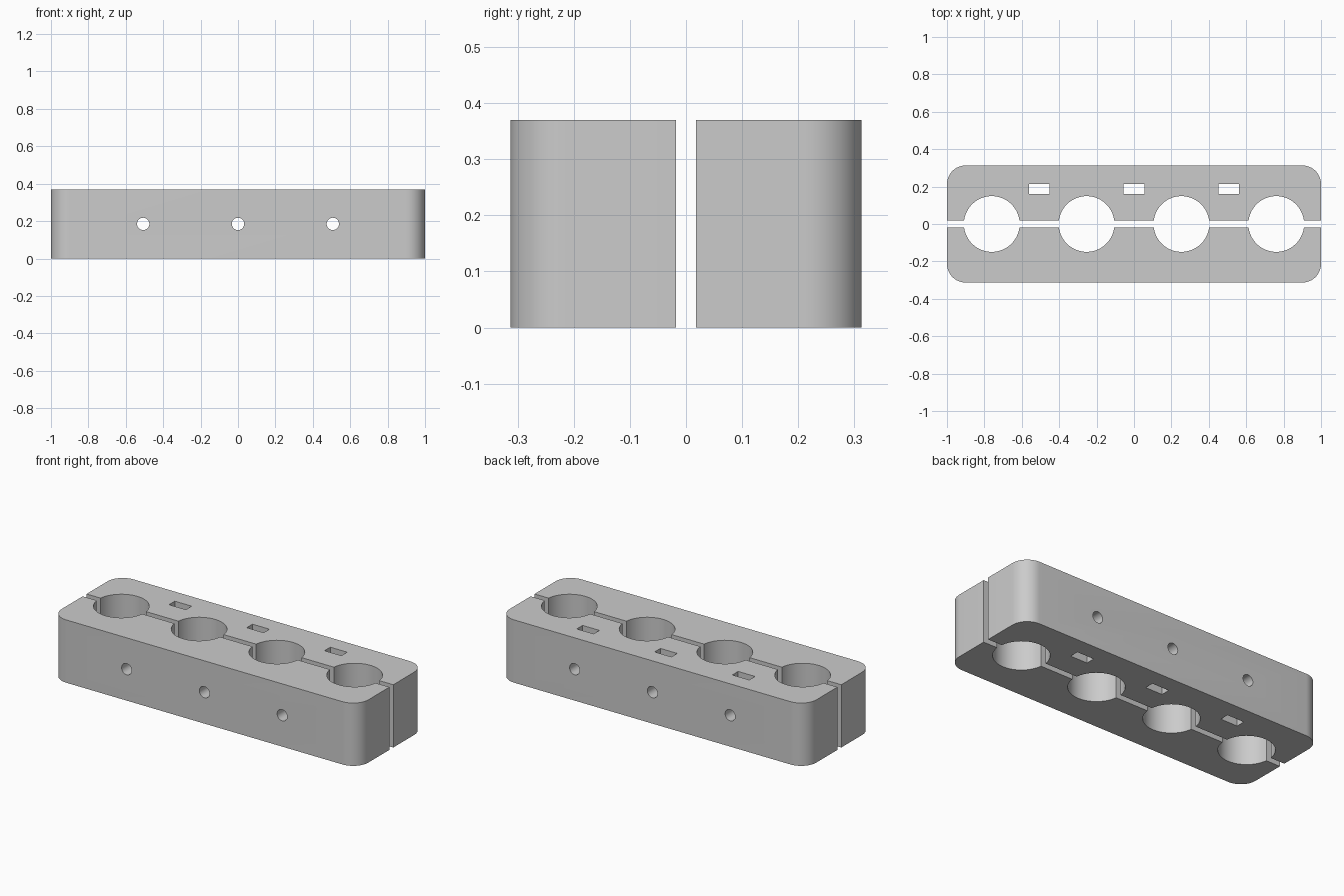
import bpy, bmesh, math

if "Cube" in bpy.data.objects:
    bpy.data.objects.remove(bpy.data.objects["Cube"])

HEIGHT, HALF_Y, GAP = 0.37, 0.313, 0.018   # block height, outer face, inner face
CORNER, BORE, PITCH = 0.1, 0.149, 0.507

grey = bpy.data.materials.new("mid grey")
grey.diffuse_color = (0.6, 0.6, 0.6, 1)
grey.use_nodes = True
grey.node_tree.nodes["Principled BSDF"].inputs["Base Color"].default_value = grey.diffuse_color


def arc(cx, cy, r, a0, a1, n):
    return [(cx + r * math.cos(a0 + (a1 - a0) * i / n),
             cy + r * math.sin(a0 + (a1 - a0) * i / n)) for i in range(n + 1)]


def half_profile(side):
    """Outline of one clamp half; side is +1 for the back, -1 for the front."""
    pts = [(-1, GAP)]
    start = math.asin(GAP / BORE)
    for i in range(4):                       # half-round bores along the split
        pts += arc((i - 1.5) * PITCH, 0, BORE, math.pi - start, start, 32)
    pts += [(1, GAP)]
    pts += arc(1 - CORNER, HALF_Y - CORNER, CORNER, 0, math.pi / 2, 12)
    pts += arc(CORNER - 1, HALF_Y - CORNER, CORNER, math.pi / 2, math.pi, 12)
    return [(x, y * side) for x, y in pts]


def make_half(name, side):
    bm = bmesh.new()
    face = bm.faces.new([bm.verts.new((x, y, 0)) for x, y in half_profile(side)])
    top = bmesh.ops.extrude_face_region(bm, geom=[face])["geom"]
    bmesh.ops.translate(bm, vec=(0, 0, HEIGHT),
                        verts=[g for g in top if isinstance(g, bmesh.types.BMVert)])
    bmesh.ops.recalc_face_normals(bm, faces=bm.faces)
    mesh = bpy.data.meshes.new(name)
    bm.to_mesh(mesh)
    bm.free()
    mesh.materials.append(grey)
    obj = bpy.data.objects.new(name, mesh)
    bpy.context.collection.objects.link(obj)
    return obj


def cut(obj, cutter):
    mod = obj.modifiers.new("cut", 'BOOLEAN')
    mod.operation, mod.solver, mod.object = 'DIFFERENCE', 'EXACT', cutter
    bpy.context.view_layer.objects.active = obj
    bpy.ops.object.modifier_apply(modifier=mod.name)


front = make_half("front_clamp_half", -1)
back = make_half("back_clamp_half", 1)

for i in (-1, 0, 1):
    # Bolt hole through both halves
    bpy.ops.mesh.primitive_cylinder_add(vertices=32, radius=0.033, depth=1,
                                        location=(i * PITCH, 0, HEIGHT / 2),
                                        rotation=(math.pi / 2, 0, 0))
    bolt = bpy.context.object
    bolt.name = "bolt_hole_cutter"
    # Nut slot through the back half
    bpy.ops.mesh.primitive_cube_add(size=1, location=(i * PITCH, 0.187, HEIGHT / 2))
    slot = bpy.context.object
    slot.name = "nut_slot_cutter"
    slot.scale = (0.11, 0.054, 1)
    bpy.context.view_layer.update()
    cut(front, bolt)
    cut(back, bolt)
    cut(back, slot)
    for helper in (bolt, slot):
        helper.hide_render = True
        bpy.data.objects.remove(helper)

# Smooth the curved walls, keep the edges crisp
bpy.ops.object.select_all(action='DESELECT')
for obj in (front, back):
    obj.select_set(True)
bpy.context.view_layer.objects.active = front
bpy.ops.object.shade_smooth_by_angle(angle=math.radians(30))
